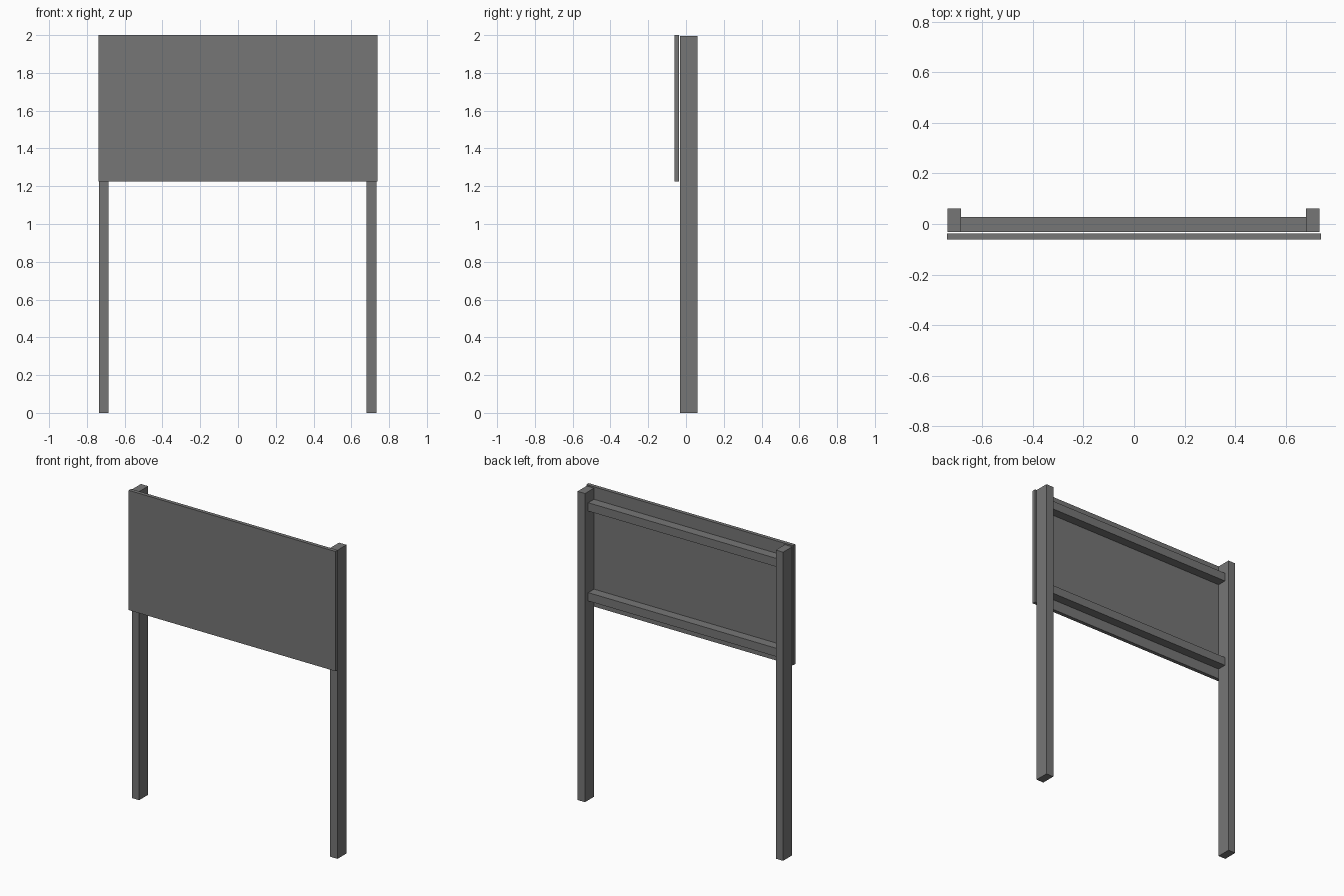
import bpy

if "Cube" in bpy.data.objects:
    bpy.data.objects.remove(bpy.data.objects["Cube"])

# Dark grey finish shared by every part
grey = bpy.data.materials.new("dark_grey")
grey.diffuse_color = (0.18, 0.18, 0.18, 1)
grey.use_nodes = True
grey.node_tree.nodes["Principled BSDF"].inputs["Base Color"].default_value = grey.diffuse_color


def box(name, x, y, z):
    """Box spanning the (min, max) ranges on each axis."""
    bpy.ops.mesh.primitive_cube_add(size=1, location=[(a + b) / 2 for a, b in (x, y, z)])
    ob = bpy.context.object
    ob.name = name
    ob.scale = [b - a for a, b in (x, y, z)]
    bpy.ops.object.transform_apply(location=False, rotation=False, scale=True)
    ob.data.materials.append(grey)
    return ob


# Sign board, set just in front of the frame
box("panel", (-0.739, 0.739), (-0.061, -0.037), (1.226, 2.0))

# Two upright posts
box("left_post", (-0.737, -0.685), (-0.031, 0.061), (0, 1.995))
box("right_post", (0.680, 0.733), (-0.031, 0.061), (0, 1.995))

# Cross rails between the posts
for name, z in (("upper_rail", 1.869), ("lower_rail", 1.288)):
    box(name, (-0.685, 0.680), (-0.031, 0.028), (z, z + 0.054))
